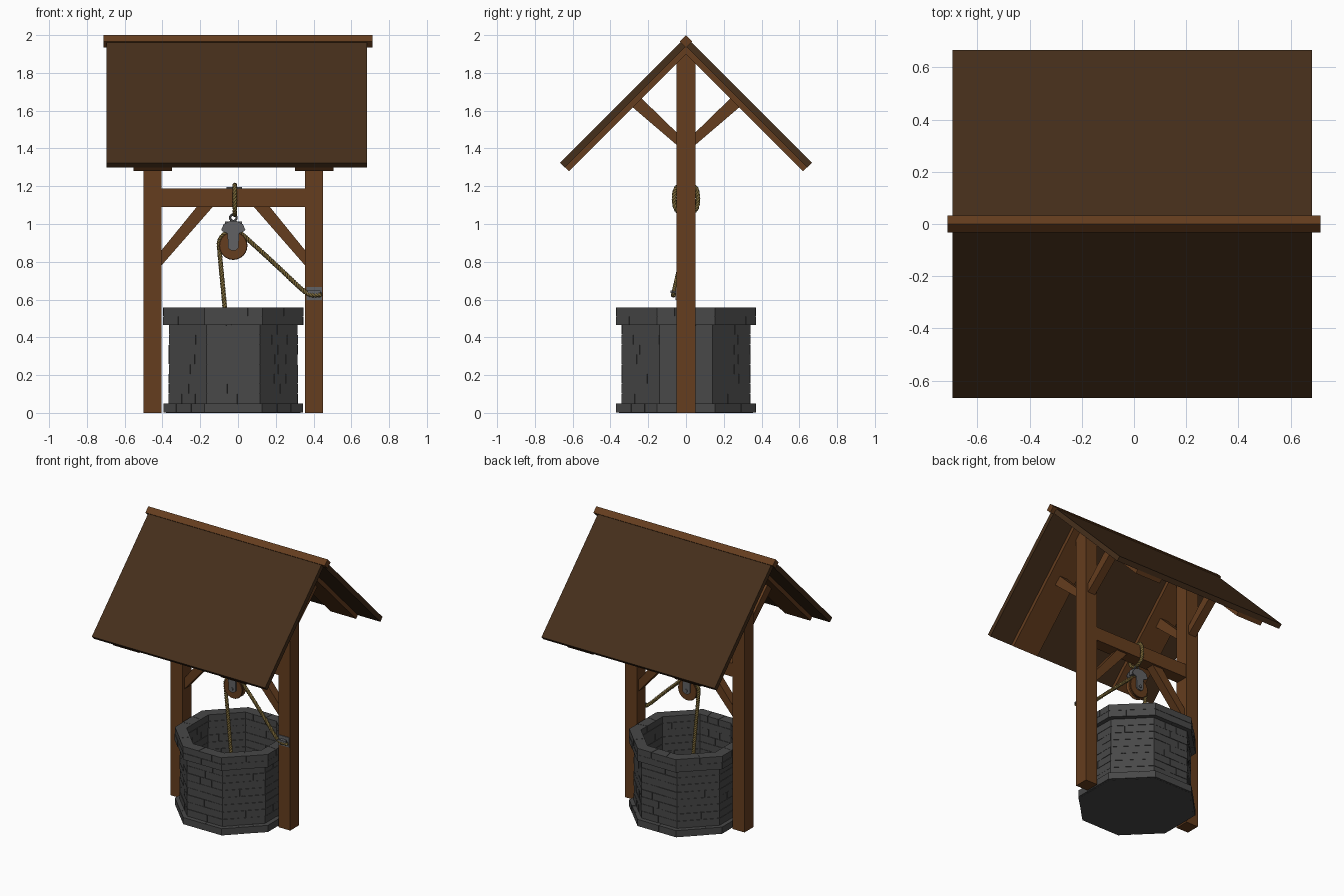
import bpy, bmesh, random
from math import sin, cos, tan, pi, radians
from mathutils import Vector

if "Cube" in bpy.data.objects:
    bpy.data.objects.remove(bpy.data.objects["Cube"])

random.seed(4)
CX = -0.025  # posts, well and pulley share this centre line


def mat(name, r, g, b):
    m = bpy.data.materials.new(name)
    m.diffuse_color = (r, g, b, 1)
    m.use_nodes = True
    m.node_tree.nodes["Principled BSDF"].inputs["Base Color"].default_value = m.diffuse_color
    return m


WOOD = mat("wood", 0.13, 0.047, 0.013)
ROOF = mat("dark_wood", 0.06, 0.028, 0.011)
STONE = mat("stone", 0.065, 0.065, 0.065)
METAL = mat("metal", 0.12, 0.12, 0.125)
ROPE = mat("rope", 0.2, 0.14, 0.04)


def finish(name, bm, material, smooth=False):
    bmesh.ops.recalc_face_normals(bm, faces=bm.faces)
    me = bpy.data.meshes.new(name)
    bm.to_mesh(me)
    bm.free()
    me.materials.append(material)
    ob = bpy.data.objects.new(name, me)
    bpy.context.collection.objects.link(ob)
    if smooth:
        bpy.context.view_layer.objects.active = ob
        ob.select_set(True)
        bpy.ops.object.shade_smooth_by_angle(angle=radians(35))
        ob.select_set(False)
    return ob


def extrude(bm, pts, axis, a, b):
    """Extrude a 2D outline from a to b along an axis."""
    def put(p, d):
        return {"x": (d, p[0], p[1]), "y": (p[0], d, p[1]), "z": (p[0], p[1], d)}[axis]
    lo = [bm.verts.new(put(p, a)) for p in pts]
    hi = [bm.verts.new(put(p, b)) for p in pts]
    bm.faces.new(lo)
    bm.faces.new(hi[::-1])
    n = len(pts)
    for i in range(n):
        bm.faces.new((lo[i], lo[(i + 1) % n], hi[(i + 1) % n], hi[i]))


def prism(name, pts, axis, a, b, material):
    bm = bmesh.new()
    extrude(bm, pts, axis, a, b)
    return finish(name, bm, material)


def box(name, x0, x1, y0, y1, z0, z1, material):
    return prism(name, [(x0, y0), (x1, y0), (x1, y1), (x0, y1)], "z", z0, z1, material)


def lathe(name, profile, cx, cz, material, n=24):
    """Turn a closed (radius, y) profile about a y-parallel axis."""
    bm = bmesh.new()
    rings = [[bm.verts.new((cx + r * cos(2 * pi * i / n), y, cz + r * sin(2 * pi * i / n)))
              for r, y in profile] for i in range(n)]
    m = len(profile)
    for i in range(n):
        A, B = rings[i], rings[(i + 1) % n]
        for j in range(m):
            bm.faces.new((A[j], A[(j + 1) % m], B[(j + 1) % m], B[j]))
    return finish(name, bm, material, True)


def rope(name, pts, ref, cyclic=False):
    """Three strands twisted around a rounded path."""
    p = [Vector(q) for q in pts]
    for _ in range(2):
        q = [] if cyclic else [p[0]]
        for i in range(len(p) - (0 if cyclic else 1)):
            a, b = p[i], p[(i + 1) % len(p)]
            q += [a.lerp(b, 0.25), a.lerp(b, 0.75)]
        p = q if cyclic else q + [p[-1]]
    if cyclic:
        p.append(p[0])
    samples, dist = [], 0
    for a, b in zip(p, p[1:]):
        n = max(1, int((b - a).length / 0.006))
        for k in range(n):
            samples.append((a.lerp(b, k / n), (b - a).normalized(), dist + (b - a).length * k / n))
        dist += (b - a).length
    samples.append((p[-1], (p[-1] - p[-2]).normalized(), dist))
    cu = bpy.data.curves.new(name, "CURVE")
    cu.dimensions, cu.bevel_depth, cu.bevel_resolution = "3D", 0.0068, 1
    cu.use_fill_caps = True
    for s in range(3):
        sp = cu.splines.new("POLY")
        sp.points.add(len(samples) - 1)
        for pt, (c, t, d) in zip(sp.points, samples):
            u = t.cross(Vector(ref)).normalized()
            w = t.cross(u)
            ang = 2 * pi * (d / 0.05 + s / 3)
            pt.co = (*(c + 0.0065 * (u * cos(ang) + w * sin(ang))), 1)
    cu.materials.append(ROPE)
    bpy.context.collection.objects.link(bpy.data.objects.new(name, cu))


# Octagonal stone wall: courses of bricks over a recessed mortar core
def brick_ring(name, z0, z1, ro, ri, courses, jitter):
    bm = bmesh.new()
    T = tan(pi / 8)

    def wedge(k, u0, u1, r0, r1, a, b):
        n = Vector((cos(k * pi / 4), sin(k * pi / 4)))
        t = Vector((-n.y, n.x))
        c = Vector((CX, 0))
        extrude(bm, [c + n * r + t * u * r * T for r, u in
                     ((r0, u0), (r0, u1), (r1, u1), (r1, u0))], "z", a, b)
    h = (z1 - z0) / courses
    for k in range(8):
        wedge(k, -1, 1, ro - 0.005, ri + 0.004, z0 + 0.003, z1 - 0.003)
        for c in range(courses):
            cuts = [-1, -0.3, 0.4, 1] if (c + k) % 2 else [-1, 0.05, 1]
            cuts = [v if abs(v) == 1 else v + random.uniform(-.12, .12) for v in cuts]
            for u0, u1 in zip(cuts, cuts[1:]):
                wedge(k, u0 + 0.008 * (u0 > -1), u1 - 0.008 * (u1 < 1),
                      ro - random.uniform(0, jitter), ri,
                      z0 + c * h + 0.001, z0 + (c + 1) * h - 0.001)
    finish(name, bm, STONE)


brick_ring("well_base", 0, 0.05, 0.37, 0.30, 1, 0.002)
brick_ring("well_wall", 0.05, 0.465, 0.342, 0.30, 8, 0.003)
brick_ring("well_rim", 0.465, 0.56, 0.372, 0.297, 2, 0.004)
prism("well_floor", [(CX + 0.385 * cos(pi / 8 + k * pi / 4), 0.385 * sin(pi / 8 + k * pi / 4))
                     for k in range(8)], "z", 0, 0.02, STONE)

# Posts with gabled tops, rafter boards, and roof braces
for side, s in (("left", -1), ("right", 1)):
    px = CX + s * 0.4275
    prism(f"{side}_post", [(-.05, 0), (.05, 0), (.05, 1.85), (0, 1.9), (-.05, 1.85)],
          "x", px - 0.0475, px + 0.0475, WOOD)
    for face, f in (("front", -1), ("back", 1)):
        prism(f"{face}_{side}_rafter", [(f * y, z) for y, z in
              ((0, 1.94), (.64, 1.3), (.62, 1.28), (0, 1.9))], "x", px - 0.102, px + 0.102, WOOD)
        prism(f"{face}_{side}_roof_brace", [(f * y, z) for y, z in
              ((.045, 1.415), (.045, 1.48), (.235, 1.665), (.285, 1.62))],
              "x", px - 0.03, px + 0.03, WOOD)
    # Diagonal brace under the beam
    prism(f"{side}_beam_brace", [(CX + s * x, z) for x, z in
          ((.385, .775), (.385, .855), (.19, 1.095), (.105, 1.095))], "y", -0.03, 0.03, WOOD)

# Roof panels and ridge
for face, f in (("front", -1), ("back", 1)):
    prism(f"{face}_roof_panel", [(f * y, z) for y, z in
          ((0, 1.99), (.667, 1.323), (.642, 1.298), (0, 1.94))], "x", -0.695, 0.682, ROOF)
prism("roof_ridge", [(-.033, 1.967), (0, 1.934), (.033, 1.967), (0, 2.0)], "x", -0.713, 0.713, WOOD)

# Crossbeam
box("crossbeam", -0.41, 0.36, -0.045, 0.045, 1.09, 1.187, WOOD)
box("beam_guide", CX - 0.035, CX + 0.045, -0.03, 0.03, 1.185, 1.197, METAL)

# Pulley: grooved wheel, cheeks, cap, axle, shackle
WZ = 0.885
lathe("pulley_wheel", [(.008, -.022), (.072, -.022), (.075, -.018), (.064, -.006), (.064, .006),
                       (.075, .018), (.072, .022), (.008, .022)], CX, WZ, WOOD)
half = [(.012, .86), (.028, .873), (.03, .95), (.055, .96), (.064, .97), (.05, 1.0), (.02, 1.015)]
cheek = [(CX + x, z) for x, z in half] + [(CX - x, z) for x, z in half[::-1]]
for face, f in (("front", -1), ("back", 1)):
    prism(f"{face}_pulley_cheek", cheek, "y", f * 0.024, f * 0.033, METAL)
box("pulley_cap", CX - 0.045, CX + 0.045, -0.024, 0.024, 0.975, 1.012, METAL)
lathe("pulley_axle", [(.0005, -.04), (.011, -.04), (.011, .04), (.0005, .04)], CX, WZ, METAL, 12)
lathe("shackle", [(.017 + .006 * cos(a * pi / 3), .006 * sin(a * pi / 3)) for a in range(6)],
      CX, 1.033, METAL, 16)

# Rope loop around the beam
loop = [(.025, 1.05), (.058, 1.08), (.064, 1.12), (.06, 1.185), (.035, 1.206)]
rope("beam_rope_loop", [(CX + 0.008, y, z) for y, z in loop] +
     [(CX + 0.008, -y, z) for y, z in loop[::-1]], (1, 0, 0), True)

# Hoist rope: out of the well, over the wheel, down to the cleat
arc = [radians(175 - 10 * i) for i in range(14)]
path = [(-0.02, 0, 0.02), (-0.07, 0, 0.56)]
path += [(CX + 0.077 * cos(a), 0, WZ + 0.077 * sin(a)) for a in arc]
path += [(0.2, -0.03, 0.785), (0.345, -0.062, 0.645), (0.385, -0.068, 0.622), (0.44, -0.066, 0.625)]
rope("hoist_rope", path, (0, 1, 0))

# Cleat on the right post
box("cleat_plate", 0.362, 0.445, -0.056, -0.048, 0.597, 0.667, METAL)
box("cleat_stem", 0.385, 0.425, -0.075, -0.055, 0.618, 0.646, METAL)
box("cleat_bar", 0.368, 0.438, -0.082, -0.072, 0.636, 0.648, METAL)
